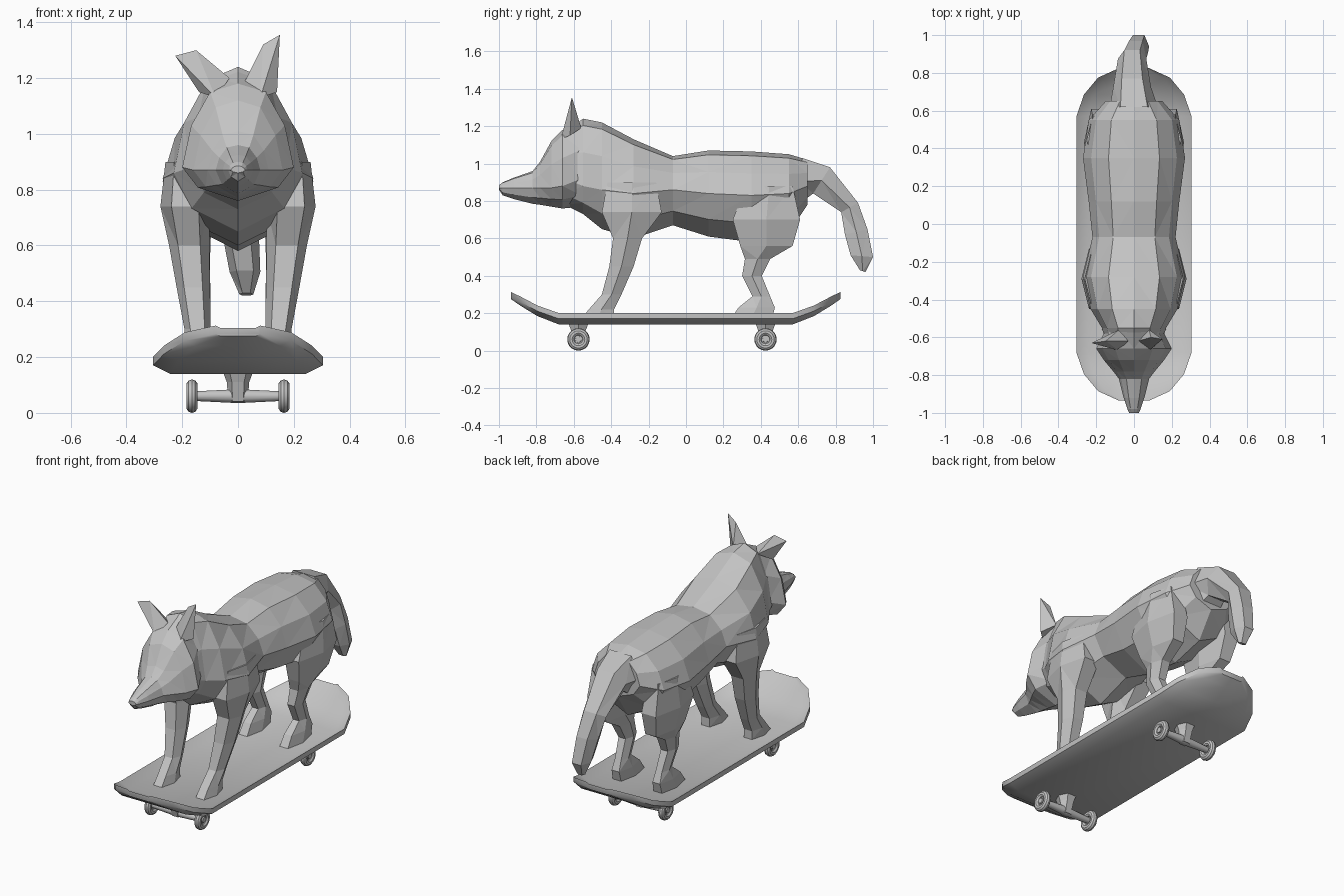
import bpy, bmesh, math
from mathutils import Vector

default = bpy.data.objects.get("Cube")
if default:
    bpy.data.objects.remove(default, do_unlink=True)

GREY = (0.55, 0.55, 0.55, 1)
grey = bpy.data.materials.new("plain grey")
grey.use_nodes = True
grey.diffuse_color = GREY
grey.node_tree.nodes["Principled BSDF"].inputs["Base Color"].default_value = GREY


def finish(name, bm):
    bmesh.ops.recalc_face_normals(bm, faces=bm.faces[:])
    mesh = bpy.data.meshes.new(name)
    bm.to_mesh(mesh)
    bm.free()
    mesh.materials.append(grey)
    obj = bpy.data.objects.new(name, mesh)
    bpy.context.collection.objects.link(obj)
    return obj


def loft(name, rings, facets=True):
    """Skin a list of equal-length rings and cap both ends."""
    bm = bmesh.new()
    rows = [[bm.verts.new(p) for p in ring] for ring in rings]
    n = len(rows[0])
    for a, b in zip(rows, rows[1:]):
        for i in range(n):
            j = (i + 1) % n
            bm.faces.new((a[i], a[j], b[j], b[i]))
    bm.faces.new(rows[0])
    bm.faces.new(rows[-1])
    if facets:
        bmesh.ops.triangulate(bm, faces=bm.faces[:], quad_method='SHORT_EDGE')
    return finish(name, bm)


def mirrored_ring(y, half):
    """Close a half outline (top centre to bottom centre) across x."""
    left = [(-x, y, z) for x, z in reversed(half[1:-1])]
    return [(x, y, z) for x, z in half] + left


def body_ring(y, top, bottom, width, middle):
    up, down = top - middle, middle - bottom
    return mirrored_ring(y, [
        (0, top), (width * 0.5, top - up * 0.1), (width * 0.84, middle + up * 0.5),
        (width, middle), (width * 0.72, middle - down * 0.6), (0, bottom)])


def limb_ring(x, half, a, b):
    """Hexagon between two (y, z) points, with a half width along x."""
    a, b = Vector((x, *a)), Vector((x, *b))
    mid, side = (a + b) / 2, Vector((half, 0, 0))
    s = side * 0.55
    return [a - s, a + s, mid + side, b + s, b - s, mid - side]


def hull(name, points):
    bm = bmesh.new()
    for p in points:
        bm.verts.new(p)
    bmesh.ops.convex_hull(bm, input=bm.verts[:])
    return finish(name, bm)


# Torso and neck: y, top, bottom, half width, height of the widest point
loft("torso", [body_ring(*r) for r in (
    (-.65, 1.17, .78, .14, .92),
    (-.55, 1.24, .73, .17, .88),
    (-.45, 1.22, .65, .23, .86),
    (-.28, 1.13, .60, .27, .84),
    (-.07, 1.04, .67, .22, .86),
    (.12, 1.07, .61, .24, .84),
    (.35, 1.065, .58, .27, .83),
    (.55, 1.05, .63, .24, .84),
    (.65, 1.02, .78, .15, .88))])

# Head with wide cheeks and a long muzzle
loft("head", [body_ring(*r) for r in (
    (-.56, 1.23, .77, .15, .92),
    (-.66, 1.18, .76, .20, .88),
    (-.72, 1.12, .77, .16, .87),
    (-.78, 1.01, .78, .11, .87),
    (-.82, .96, .785, .08, .87),
    (-.92, .925, .81, .055, .87),
    (-.98, .90, .83, .035, .87),
    (-1, .885, .86, .025, .87))])

# Ears, one upright and one tipped outwards
hull("left_ear", [(.02, -.62, 1.18), (.14, -.62, 1.15), (.08, -.56, 1.19),
                  (.08, -.67, 1.13), (.09, -.6, 1.32), (.15, -.61, 1.355)])
hull("right_ear", [(-.03, -.62, 1.2), (-.14, -.62, 1.15), (-.08, -.56, 1.19),
                   (-.08, -.67, 1.13), (-.15, -.62, 1.3), (-.225, -.63, 1.28)])

# Tail: x, half width, upper edge, lower edge
loft("tail", [limb_ring(*r) for r in (
    (0, .13, (.62, 1.03), (.6, .78)),
    (-.01, .1, (.77, .98), (.68, .84)),
    (-.01, .075, (.92, .79), (.83, .74)),
    (.01, .065, (.97, .65), (.85, .62)),
    (.025, .055, (1, .5), (.88, .51)),
    (.03, .025, (.96, .42), (.93, .43)))])

# Legs: height, front edge, back edge, x, half width
front_leg = ((.9, -.42, -.16, .19, .07), (.74, -.45, -.13, .19, .088),
             (.6, -.39, -.235, .175, .072), (.45, -.41, -.28, .16, .06),
             (.3, -.45, -.345, .145, .047), (.22, -.52, -.385, .14, .047),
             (.17, -.56, -.385, .14, .05))
hind_leg = ((.88, .32, .57, .18, .07), (.7, .25, .61, .18, .085),
            (.56, .29, .57, .165, .065), (.49, .315, .45, .15, .05),
            (.4, .3, .405, .14, .042), (.29, .355, .45, .135, .037),
            (.23, .28, .475, .135, .045), (.17, .24, .46, .135, .05))
for side, label in ((1, "left"), (-1, "right")):
    for part, rows in (("front_leg", front_leg), ("hind_leg", hind_leg)):
        loft(f"{label}_{part}", [limb_ring(side * x, half, (front, z), (back, z))
                                 for z, front, back, x, half in rows])

# Skateboard deck: dished across, with both ends kicked up
MID = -.055


def deck_ring(u, width, rise):
    z, lip = .14 + rise, .1 * width
    return mirrored_ring(MID + u, [
        (0, z + .03), (width * .8, z + .03), (width, z + .03 + lip),
        (width, z + lip), (width * .8, z), (0, z)])


ends = ((.625, .305, 0), (.74, .265, .045), (.83, .19, .1), (.88, .08, .135))
stations = [(-u, w, r) for u, w, r in reversed(ends)] + list(ends)
deck = loft("deck", [deck_ring(*s) for s in stations], facets=False)
smooth = [deck]


def rounded(name):
    obj = bpy.context.object
    obj.name = name
    obj.data.materials.append(grey)
    smooth.append(obj)


# Trucks and wheels
for y, place in ((-.575, "front"), (.425, "back")):
    loft(f"{place}_truck_block", [
        limb_ring(0, half, (y - depth, z), (y + depth, z))
        for z, half, depth in ((.15, .055, .055), (.11, .04, .04), (.04, .035, .02))])
    for side, label in ((1, "left"), (-1, "right")):
        turn = (0, side * math.pi / 2, 0)
        bpy.ops.mesh.primitive_cone_add(
            vertices=12, radius1=.025, radius2=.016, depth=.18,
            location=(side * .09, y, .06), rotation=turn)
        rounded(f"{place}_{label}_axle")
        bpy.ops.mesh.primitive_torus_add(
            major_radius=.04, minor_radius=.02, major_segments=20,
            minor_segments=10, location=(side * .165, y, .06), rotation=turn)
        rounded(f"{place}_{label}_wheel")
        bpy.ops.mesh.primitive_cylinder_add(
            vertices=16, radius=.035, depth=.014,
            location=(side * .165, y, .06), rotation=turn)
        rounded(f"{place}_{label}_hub")

bpy.ops.object.select_all(action='DESELECT')
for obj in smooth:
    obj.select_set(True)
bpy.context.view_layer.objects.active = deck
bpy.ops.object.shade_smooth_by_angle(angle=math.radians(35))
